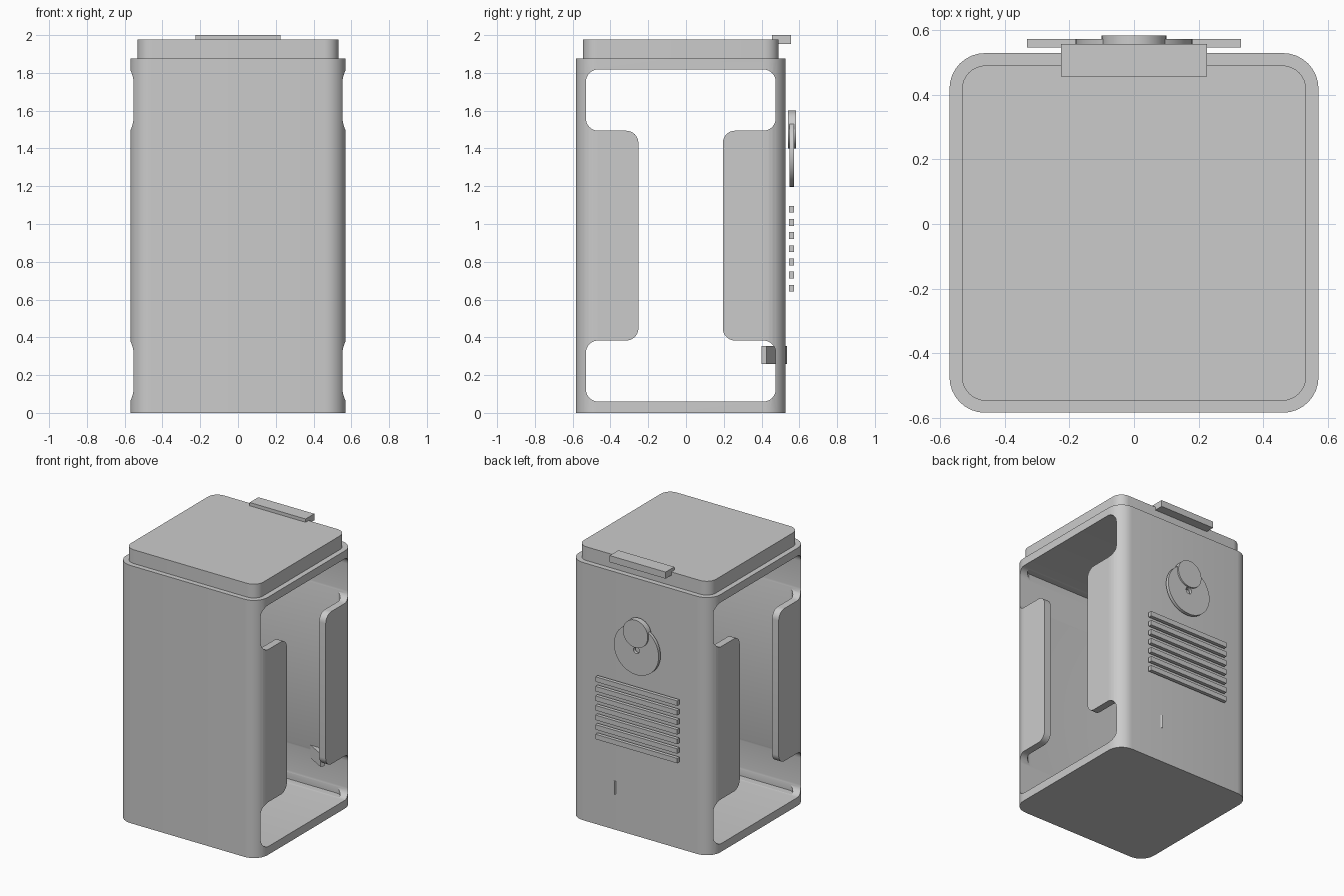
import bpy, bmesh, math
from mathutils import Vector

cube = bpy.data.objects.get("Cube")
if cube:
    bpy.data.objects.remove(cube, do_unlink=True)

GREY = (0.6, 0.6, 0.6, 1)
grey = bpy.data.materials.new("light_grey")
grey.use_nodes = True
grey.diffuse_color = GREY
grey.node_tree.nodes["Principled BSDF"].inputs["Base Color"].default_value = GREY

# How profile coordinates (u, v) and depth w map to space for each extrusion axis
PLACE = {"X": lambda u, v, w: (w, u, v),
         "Y": lambda u, v, w: (u, w, v),
         "Z": lambda u, v, w: (u, v, w)}


def rounded(points, radius, steps=8):
    """Round every right-angled corner of a closed profile."""
    pts = [Vector(p) for p in points]
    out = []
    for i, p in enumerate(pts):
        a = (pts[i - 1] - p).normalized()
        b = (pts[(i + 1) % len(pts)] - p).normalized()
        centre = p + (a + b) * radius
        for k in range(steps + 1):
            t = k / steps * math.pi / 2
            out.append(centre - b * radius * math.cos(t) - a * radius * math.sin(t))
    return out


def rect(u0, u1, v0, v1):
    return [(u0, v0), (u1, v0), (u1, v1), (u0, v1)]


def circle(cu, cv, r, n=48):
    return [(cu + r * math.cos(2 * math.pi * i / n),
             cv + r * math.sin(2 * math.pi * i / n)) for i in range(n)]


def smooth(obj):
    bpy.ops.object.select_all(action="DESELECT")
    obj.select_set(True)
    bpy.context.view_layer.objects.active = obj
    bpy.ops.object.shade_smooth_by_angle(angle=math.radians(30))


def prism(name, profile, axis, w0, w1):
    """Extrude a flat profile along an axis from w0 to w1."""
    bm = bmesh.new()
    low = [bm.verts.new(PLACE[axis](u, v, w0)) for u, v in profile]
    high = [bm.verts.new(PLACE[axis](u, v, w1)) for u, v in profile]
    bm.faces.new(low)
    bm.faces.new(high)
    n = len(low)
    for i in range(n):
        j = (i + 1) % n
        bm.faces.new((low[i], low[j], high[j], high[i]))
    bmesh.ops.recalc_face_normals(bm, faces=bm.faces)
    mesh = bpy.data.meshes.new(name)
    bm.to_mesh(mesh)
    bm.free()
    mesh.materials.append(grey)
    obj = bpy.data.objects.new(name, mesh)
    bpy.context.collection.objects.link(obj)
    smooth(obj)
    return obj


def cut(obj, cutter):
    mod = obj.modifiers.new("cut", "BOOLEAN")
    mod.operation = "DIFFERENCE"
    mod.solver = "EXACT"
    mod.object = cutter
    bpy.context.view_layer.objects.active = obj
    bpy.ops.object.modifier_apply(modifier=mod.name)
    bpy.data.objects.remove(cutter, do_unlink=True)
    smooth(obj)


# Hollow casing
casing = prism("casing", rounded(rect(-0.57, 0.57, -0.583, 0.528), 0.11), "Z", 0, 1.876)
cut(casing, prism("cavity", rounded(rect(-0.517, 0.517, -0.528, 0.473), 0.055),
                  "Z", 0.062, 1.815))

# Side openings: wide at top and bottom, narrow between the corner panels
opening = [(-0.53, 0.06), (0.475, 0.06), (0.475, 0.383), (0.195, 0.383),
           (0.195, 1.494), (0.475, 1.494), (0.475, 1.818), (-0.53, 1.818),
           (-0.53, 1.494), (-0.252, 1.494), (-0.252, 0.383), (-0.53, 0.383)]
cut(casing, prism("side_openings", rounded(opening, 0.065), "X", -0.8, 0.8))

# Lid and its rear tab
prism("lid", rounded(rect(-0.532, 0.532, -0.546, 0.49), 0.075), "Z", 1.876, 1.976)
prism("lid_tab", rect(-0.225, 0.225, 0.456, 0.556), "Z", 1.952, 2.0)

# Round dial with a centre hole, and the smaller knob in front of it
dial = prism("dial", circle(0, 1.377, 0.18), "Y", 0.549, 0.572)
cut(dial, prism("dial_hole", circle(0, 1.377, 0.024, 24), "Y", 0.5, 0.6))
prism("knob", circle(0, 1.5, 0.1), "Y", 0.541, 0.583)

# Rear vent slats
for i in range(7):
    z = 0.66 + i * 0.0697
    prism(f"vent_slat_{i + 1}", rect(-0.33, 0.33, z - 0.018, z + 0.018), "Y", 0.546, 0.572)

# Slanted lever passing through the back wall
lever = prism("lever", rect(-0.114, 0.114, -0.0145, 0.0145), "Z", 0.26, 0.355)
lever.location = (0.2925, 0.4675, 0)
lever.rotation_euler.z = math.radians(-29)
